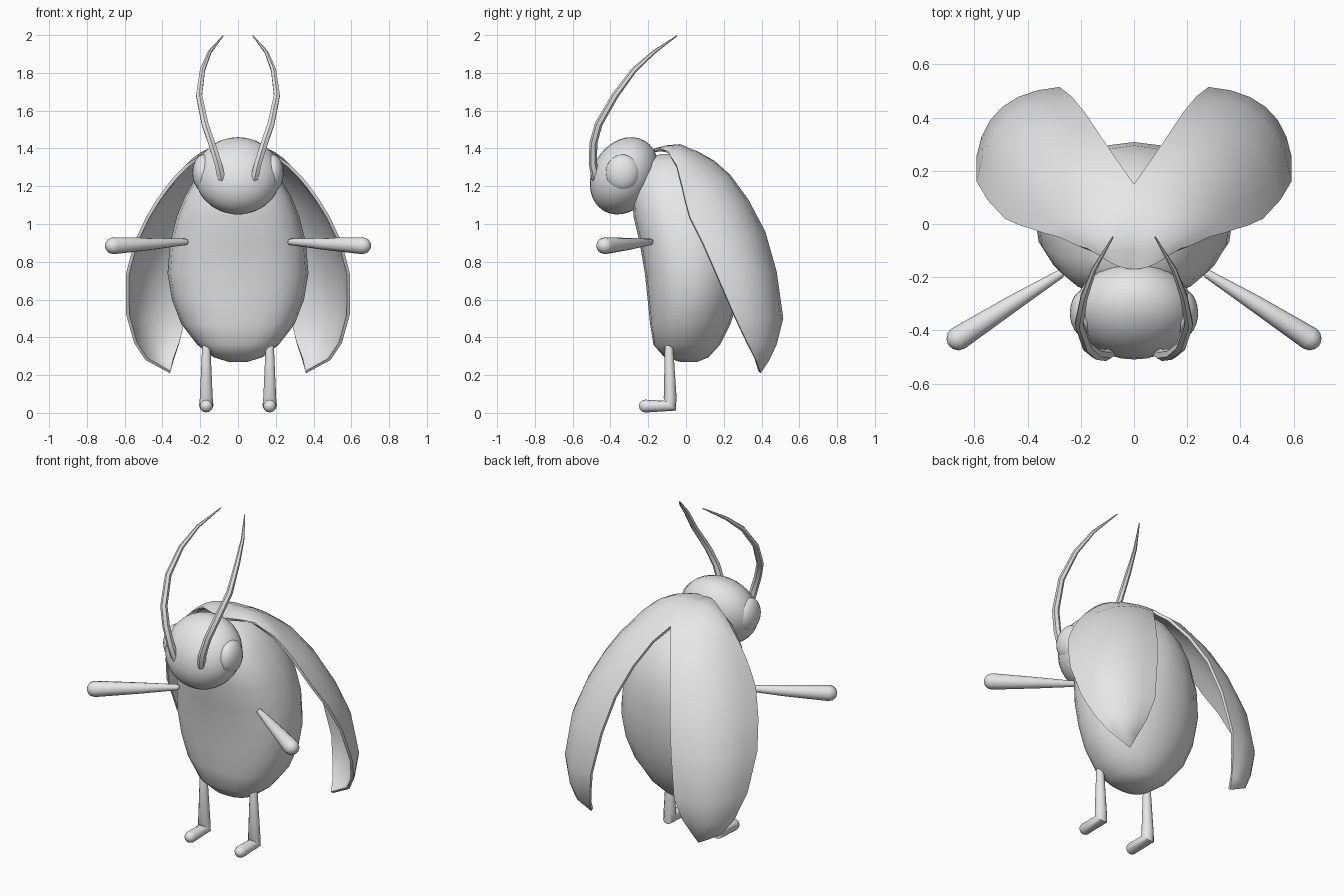
import bpy, bmesh, math
from mathutils import Vector, Matrix

if "Cube" in bpy.data.objects:
    bpy.data.objects.remove(bpy.data.objects["Cube"])

grey = bpy.data.materials.new("shell_grey")
grey.diffuse_color = (0.8, 0.8, 0.8, 1)
grey.use_nodes = True
grey.node_tree.nodes["Principled BSDF"].inputs["Base Color"].default_value = grey.diffuse_color


def finish(name, bm, mirror=False, thickness=0, angle=40, fix=True):
    """Turn a bmesh into a named, shaded object, optionally thickened and mirrored."""
    bmesh.ops.remove_doubles(bm, verts=bm.verts, dist=0.0005)
    if fix:
        bmesh.ops.recalc_face_normals(bm, faces=bm.faces)
    me = bpy.data.meshes.new(name)
    bm.to_mesh(me)
    bm.free()
    ob = bpy.data.objects.new(name, me)
    bpy.context.collection.objects.link(ob)
    me.materials.append(grey)
    bpy.ops.object.select_all(action='DESELECT')
    ob.select_set(True)
    bpy.context.view_layer.objects.active = ob
    if thickness:
        # applied first so that the rim edges are shaded sharp
        mod = ob.modifiers.new("thickness", 'SOLIDIFY')
        mod.thickness = thickness
        mod.offset = -1
        bpy.ops.object.modifier_apply(modifier=mod.name)
    bpy.ops.object.shade_smooth_by_angle(angle=math.radians(angle))
    if mirror:
        mod = ob.modifiers.new("mirror", 'MIRROR')
        mod.use_mirror_merge = False
    return ob


def loft(rings, closed=True):
    """Skin a list of equal-length rings; closed rings also get end caps."""
    bm = bmesh.new()
    rows = [[bm.verts.new(p) for p in ring] for ring in rings]
    n = len(rows[0])
    for a, b in zip(rows, rows[1:]):
        for i in range(n if closed else n - 1):
            j = (i + 1) % n
            bm.faces.new((a[i], a[j], b[j], b[i]))
    if closed:
        bm.faces.new(rows[0])
        bm.faces.new(rows[-1])
    return bm


def tube(name, path, ref, sides=12):
    """Tapered tube with rounded ends along (x, y, z, radius) points, mirrored in x."""
    pts = [Vector(p[:3]) for p in path]
    rad = [p[3] for p in path]
    start, end = (pts[0] - pts[1]).normalized(), (pts[-1] - pts[-2]).normalized()
    ref = Vector(ref)
    dome = [math.radians(a) for a in (30, 60, 82)]
    stations = [(pts[0] + start * rad[0] * math.sin(a), -start, rad[0] * math.cos(a))
                for a in reversed(dome)]
    for i, p in enumerate(pts):
        d_in = (p - pts[i - 1]).normalized() if i else -start
        d_out = (pts[i + 1] - p).normalized() if i < len(pts) - 1 else end
        stations.append((p, (d_in + d_out).normalized(), rad[i]))
    stations += [(pts[-1] + end * rad[-1] * math.sin(a), end, rad[-1] * math.cos(a))
                 for a in dome]
    rings = []
    for p, t, r in stations:
        u = t.cross(ref).normalized()
        v = u.cross(t)
        rings.append([p + r * (u * math.cos(k) + v * math.sin(k))
                      for k in (math.tau * i / sides for i in range(sides))])
    return finish(name, loft(rings), mirror=True, angle=50)


def ellipsoid(name, centre, radii, tilt, mirror=False):
    bm = bmesh.new()
    bmesh.ops.create_uvsphere(bm, u_segments=24, v_segments=16, radius=1)
    bm.transform(Matrix.Translation(centre) @ Matrix.Rotation(math.radians(tilt), 4, 'X')
                 @ Matrix.Diagonal((*radii, 1)))
    return finish(name, bm, mirror)


# Body: egg with a flattened belly; z, front y, back y, half width
body_profile = [
    (0.27, -0.03, 0.06, 0.05), (0.295, -0.115, 0.12, 0.13), (0.36, -0.172, 0.18, 0.215),
    (0.47, -0.19, 0.235, 0.30), (0.60, -0.203, 0.277, 0.35), (0.74, -0.218, 0.30, 0.373),
    (0.90, -0.245, 0.308, 0.36), (1.04, -0.278, 0.295, 0.325), (1.15, -0.285, 0.255, 0.28),
    (1.25, -0.265, 0.19, 0.22), (1.33, -0.22, 0.09, 0.15), (1.37, -0.14, 0.01, 0.06)]
rings = []
for z, front, back, w in body_profile:
    cy = front + (back - front) * 0.48
    ring = []
    for i in range(20):
        c, s = math.cos(math.tau * i / 20), math.sin(math.tau * i / 20)
        e = 0.8 if s < 0 else 1.0          # boxier towards the belly
        x = w * math.copysign(abs(c) ** e, c)
        y = cy + (back - cy) * s if s > 0 else cy - (cy - front) * abs(s) ** e
        ring.append((x, y, z))
    rings.append(ring)
finish("body", loft(rings))

# Wing cases: inner edge, middle and outer edge at each level from neck to tip
wing_levels = [
    ((0, -0.17, 1.395), (0.07, -0.155, 1.402), (0.14, -0.11, 1.39)),
    ((0, -0.10, 1.412), (0.11, -0.10, 1.41), (0.21, -0.083, 1.36)),
    ((0, -0.03, 1.42), (0.15, -0.035, 1.403), (0.28, -0.05, 1.31)),
    ((0, 0.06, 1.385), (0.19, 0.038, 1.358), (0.335, -0.035, 1.255)),
    ((0, 0.15, 1.335), (0.22, 0.108, 1.304), (0.38, -0.02, 1.20)),
    ((0.06, 0.235, 1.26), (0.285, 0.175, 1.23), (0.43, -0.005, 1.13)),
    ((0.125, 0.33, 1.13), (0.365, 0.25, 1.095), (0.485, 0.02, 1.04)),
    ((0.185, 0.42, 0.96), (0.43, 0.325, 0.93), (0.55, 0.09, 0.90)),
    ((0.235, 0.48, 0.75), (0.48, 0.395, 0.735), (0.592, 0.16, 0.74)),
    ((0.28, 0.515, 0.50), (0.495, 0.44, 0.50), (0.592, 0.255, 0.52)),
    ((0.31, 0.48, 0.37), (0.45, 0.45, 0.355), (0.55, 0.325, 0.37)),
    ((0.34, 0.435, 0.28), (0.42, 0.425, 0.265), (0.49, 0.37, 0.28)),
    ((0.36, 0.395, 0.21),) * 3]
rows = []
for a, m, b in wing_levels:
    a, m, b = Vector(a), Vector(m), Vector(b)
    rows.append([a * (2 * t - 1) * (t - 1) + m * 4 * t * (1 - t) + b * t * (2 * t - 1)
                 for t in (k / 6 for k in range(7))])
finish("wing_case", loft(rows, closed=False), mirror=True, thickness=0.017, fix=False)

# Head and eyes
ellipsoid("head", (0, -0.327, 1.255), (0.227, 0.17, 0.215), -30)
ellipsoid("eye", (0.183, -0.335, 1.27), (0.058, 0.09, 0.098), 0, mirror=True)

# Antennae
tube("antenna", [
    (0.088, -0.477, 1.245, 0.024), (0.105, -0.493, 1.32, 0.022), (0.14, -0.49, 1.43, 0.021),
    (0.175, -0.462, 1.53, 0.02), (0.206, -0.375, 1.68, 0.018), (0.188, -0.275, 1.815, 0.015),
    (0.15, -0.17, 1.91, 0.010), (0.08, -0.05, 1.995, 0.003)], (1, 0, 0), sides=6)

# Arms
tube("arm", [(0.28, -0.19, 0.905, 0.017), (0.45, -0.295, 0.895, 0.031),
             (0.66, -0.43, 0.885, 0.045)], (0, 0, 1))

# Legs with feet
tube("leg", [(0.168, -0.09, 0.35, 0.022), (0.168, -0.084, 0.08, 0.034),
             (0.168, -0.082, 0.038, 0.038), (0.168, -0.215, 0.036, 0.034)], (1, 0, 0))
